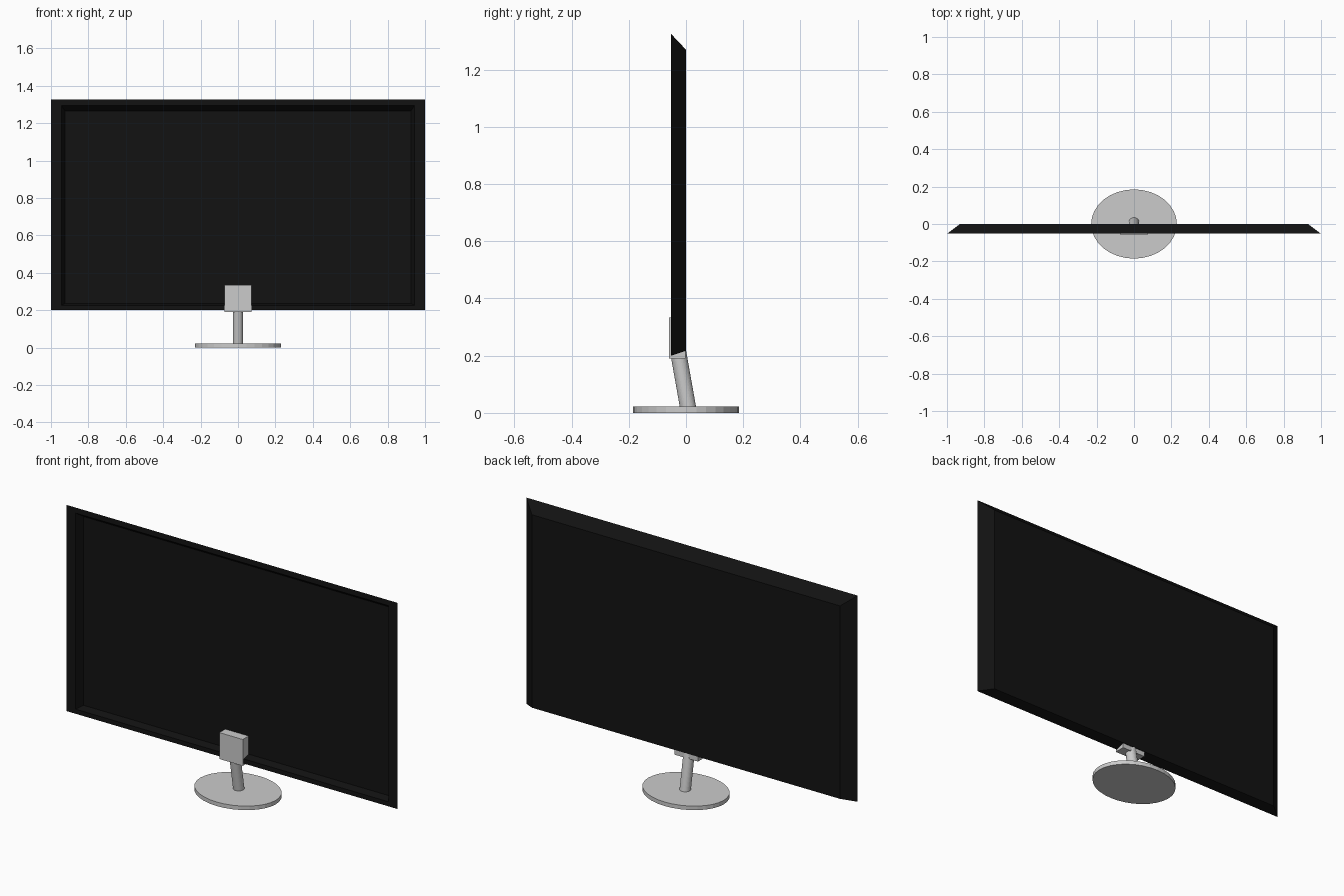
import bpy, bmesh
from mathutils import Vector

if "Cube" in bpy.data.objects:
    bpy.data.objects.remove(bpy.data.objects["Cube"])


def finish(bm, name):
    bmesh.ops.recalc_face_normals(bm, faces=bm.faces[:])
    mesh = bpy.data.meshes.new(name)
    bm.to_mesh(mesh)
    bm.free()
    obj = bpy.data.objects.new(name, mesh)
    bpy.context.collection.objects.link(obj)
    return obj


def cylinder_between(name, start, end, radius, sides=32):
    start, end = Vector(start), Vector(end)
    axis = end - start
    bpy.ops.mesh.primitive_cylinder_add(vertices=sides, radius=radius, depth=axis.length,
                                        location=(start + end) / 2,
                                        rotation=axis.to_track_quat('Z', 'Y').to_euler())
    obj = bpy.context.object
    obj.name = name
    return obj


# Screen housing: nested rectangles (half width, y, bottom, top) from back to recessed front
sections = [
    (0.93, 0.0, 0.217, 1.27),
    (1.0, -0.052, 0.20, 1.325),
    (0.945, -0.052, 0.225, 1.295),
    (0.925, -0.01, 0.235, 1.265),
]
bm = bmesh.new()
rings = [[bm.verts.new(p) for p in ((-w, y, lo), (w, y, lo), (w, y, hi), (-w, y, hi))]
         for w, y, lo, hi in sections]
for a, b in zip(rings, rings[1:]):
    for i in range(4):
        j = (i + 1) % 4
        bm.faces.new((a[i], a[j], b[j], b[i]))
bm.faces.new(rings[0])
bm.faces.new(rings[-1])
screen = finish(bm, "screen_housing")
black = bpy.data.materials.new("screen_black")
black.diffuse_color = (0.006, 0.006, 0.006, 1)
black.use_nodes = True
black.node_tree.nodes["Principled BSDF"].inputs["Base Color"].default_value = black.diffuse_color
screen.data.materials.append(black)

# Mounting block clamped to the lower edge of the screen
bpy.ops.mesh.primitive_cube_add(size=1, location=(0, -0.031, 0.262))
block = bpy.context.object
block.name = "mounting_block"
block.scale = (0.142, 0.058, 0.144)

# Leaning post
cylinder_between("stand_post", (0, 0.009, 0.008), (0, -0.0285, 0.22), 0.028)

# Oval base plate
base = cylinder_between("stand_base", (0, 0, 0), (0, 0, 0.022), 1)
base.scale = (0.229, 0.185, 1)
